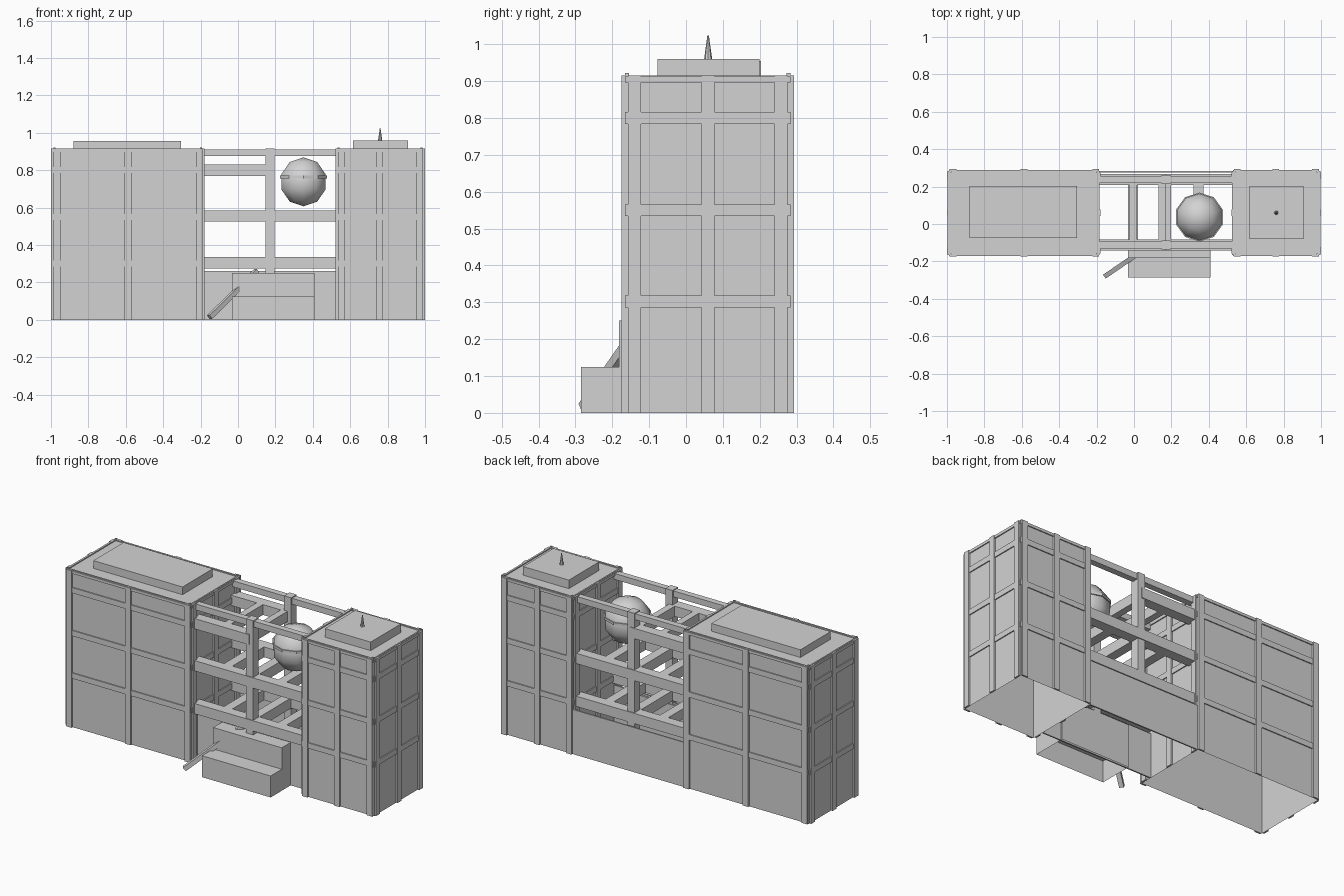
import bpy, bmesh
from mathutils import Vector, Matrix

cube = bpy.data.objects.get("Cube")
if cube:
    bpy.data.objects.remove(cube)

# One plain grey for everything
grey = bpy.data.materials.new("light_grey")
grey.use_nodes = True
COLOUR = (0.65, 0.65, 0.65, 1)
grey.diffuse_color = COLOUR
grey.node_tree.nodes["Principled BSDF"].inputs["Base Color"].default_value = COLOUR


def finish(bm, name):
    mesh = bpy.data.meshes.new(name)
    bm.to_mesh(mesh)
    bm.free()
    mesh.materials.append(grey)
    obj = bpy.data.objects.new(name, mesh)
    bpy.context.collection.objects.link(obj)
    return obj


def add_box(bm, x, y, z, open_bottom=False):
    """Box from (min, max) pairs on each axis."""
    size = [b - a for a, b in (x, y, z)]
    mid = [(a + b) / 2 for a, b in (x, y, z)]
    mat = Matrix.Translation(mid) @ Matrix.Diagonal((*size, 1))
    verts = bmesh.ops.create_cube(bm, size=1, matrix=mat)["verts"]
    if open_bottom:
        low = [f for f in verts[0].link_faces[:] + [f for v in verts for f in v.link_faces]
               if all(abs(v.co.z - z[0]) < 1e-5 for v in f.verts)]
        bmesh.ops.delete(bm, geom=list(set(low)), context="FACES_ONLY")


def boxes(name, items):
    bm = bmesh.new()
    for item in items:
        add_box(bm, *item)
    return finish(bm, name)


FRONT, BACK, ROOF = -0.165, 0.283, 0.91
BANDS = [0.302, 0.55, 0.8, 0.905]


def tower(name, x0, x1, posts_x):
    """Open-bottomed shell with a grid of pilasters and floor bands."""
    boxes(name + "_walls", [((x0, x1), (FRONT, BACK), (0, ROOF), True)])
    out, thin, half = 0.01, 0.006, 0.018
    ys = [FRONT + 0.025, 0.06, BACK - 0.025]
    pilasters, bands = [], []
    for px in posts_x:
        for a, b in ((FRONT - out, FRONT), (BACK, BACK + out)):
            pilasters.append(((px - half, px + half), (a, b), (0, ROOF + 0.005)))
    for py in ys:
        for a, b in ((x0 - out, x0), (x1, x1 + out)):
            pilasters.append(((a, b), (py - half, py + half), (0, ROOF + 0.005)))
    for z in BANDS:
        h = 0.016 if z < 0.9 else 0.008
        zz = (z - h, z + h)
        for a, b in ((FRONT - thin, FRONT), (BACK, BACK + thin)):
            bands.append(((x0, x1), (a, b), zz))
        for a, b in ((x0 - thin, x0), (x1, x1 + thin)):
            bands.append(((a, b), (FRONT, BACK), zz))
    boxes(name + "_pilasters", pilasters)
    boxes(name + "_floor_bands", bands)
    # Low roof edge and little corner posts
    trim = []
    for y in (FRONT + 0.005, BACK - 0.005):
        trim.append(((x0, x1), (y - 0.004, y + 0.004), (ROOF, ROOF + 0.006)))
        for x in (x0 + 0.008, x1 - 0.008):
            trim.append(((x - 0.005, x + 0.005), (y - 0.005, y + 0.005), (ROOF, 0.922)))
    for x in (x0 + 0.005, x1 - 0.005):
        trim.append(((x - 0.004, x + 0.004), (FRONT, BACK), (ROOF, ROOF + 0.006)))
    boxes(name + "_roof_trim", trim)


tower("wide_tower", -0.99, -0.19, (-0.968, -0.588, -0.205))
tower("narrow_tower", 0.53, 0.99, (0.552, 0.758, 0.97))

# Rooftop blocks and antenna
boxes("wide_tower_roof_block", [((-0.88, -0.305), (-0.075, 0.203), (ROOF, 0.955))])
boxes("narrow_tower_roof_block", [((0.615, 0.91), (-0.078, 0.2), (ROOF, 0.96))])
bm = bmesh.new()
bmesh.ops.create_cone(bm, cap_ends=True, segments=8, radius1=0.011, radius2=0.002, depth=0.065,
                      matrix=Matrix.Translation((0.76, 0.06, 0.992)))
finish(bm, "antenna")

# Open frame joining the towers
SPAN, HALF_SPAN = (-0.19, 0.53), (-0.19, 0.17)
RAILS = ((-0.142, -0.082), (0.208, 0.268))
LEVELS = ((0.275, 0.335), (0.525, 0.585))
UPPER = (0.77, 0.83)
beams, columns, cross = [], [], []
for rail in RAILS:
    beams += [(SPAN, rail, z) for z in LEVELS]
    beams.append((HALF_SPAN, rail, UPPER))
    mid = sum(rail) / 2
    beams.append((SPAN, (mid - 0.018, mid + 0.018), (0.875, ROOF)))
    columns.append(((0.148, 0.194), (mid - 0.025, mid + 0.025), (0.1, 0.915)))
for z in LEVELS:
    for x in (-0.005, 0.17, 0.345):
        cross.append(((x - 0.027, x + 0.027), (-0.1, 0.23), z))
for x in (-0.005, 0.15):
    cross.append(((x - 0.02, x + 0.02), (-0.1, 0.23), UPPER))
boxes("frame_beams", beams)
boxes("frame_columns", columns)
boxes("frame_cross_beams", cross)

# Low walls below the frame
boxes("back_low_wall", [(SPAN, (0.275, 0.283), (0, 0.26))])
boxes("front_low_wall", [(SPAN, (-0.1, -0.092), (0, 0.26))])

# Stepped entrance, open underneath
bm = bmesh.new()
profile = [(-0.285, 0), (-0.285, 0.125), (-0.182, 0.125), (-0.182, 0.25), (-0.082, 0.25), (-0.082, 0)]
sides = [[bm.verts.new((x, y, z)) for y, z in profile] for x in (-0.033, 0.41)]
left, right = sides
bm.faces.new(left)
bm.faces.new(right[::-1])
for i in range(len(profile) - 1):
    bm.faces.new((left[i], right[i], right[i + 1], left[i + 1]))
bmesh.ops.recalc_face_normals(bm, faces=bm.faces)
finish(bm, "stepped_entrance")

# Slanted tube running up through the entrance
start, end = Vector((-0.152, -0.277, 0.015)), Vector((0.1, -0.105, 0.262))
direction = end - start
turn = direction.to_track_quat("Y", "Z").to_matrix().to_4x4()
bm = bmesh.new()
bmesh.ops.create_cube(bm, size=1, matrix=Matrix.Translation((start + end) / 2) @ turn
                      @ Matrix.Diagonal((0.025, direction.length, 0.025, 1)))
finish(bm, "slanted_tube")

# Hanging globe with a thin belt
centre = Vector((0.35, 0.037, 0.738))
bm = bmesh.new()
bmesh.ops.create_uvsphere(bm, u_segments=10, v_segments=5, radius=0.131,
                          matrix=Matrix.Translation(centre))
for f in bm.faces:
    f.smooth = True
finish(bm, "globe")
bm = bmesh.new()
bmesh.ops.create_cone(bm, cap_ends=True, segments=10, radius1=0.131, radius2=0.131, depth=0.014,
                      matrix=Matrix.Translation(centre + Vector((0, 0, 0.026))))
finish(bm, "globe_belt")
